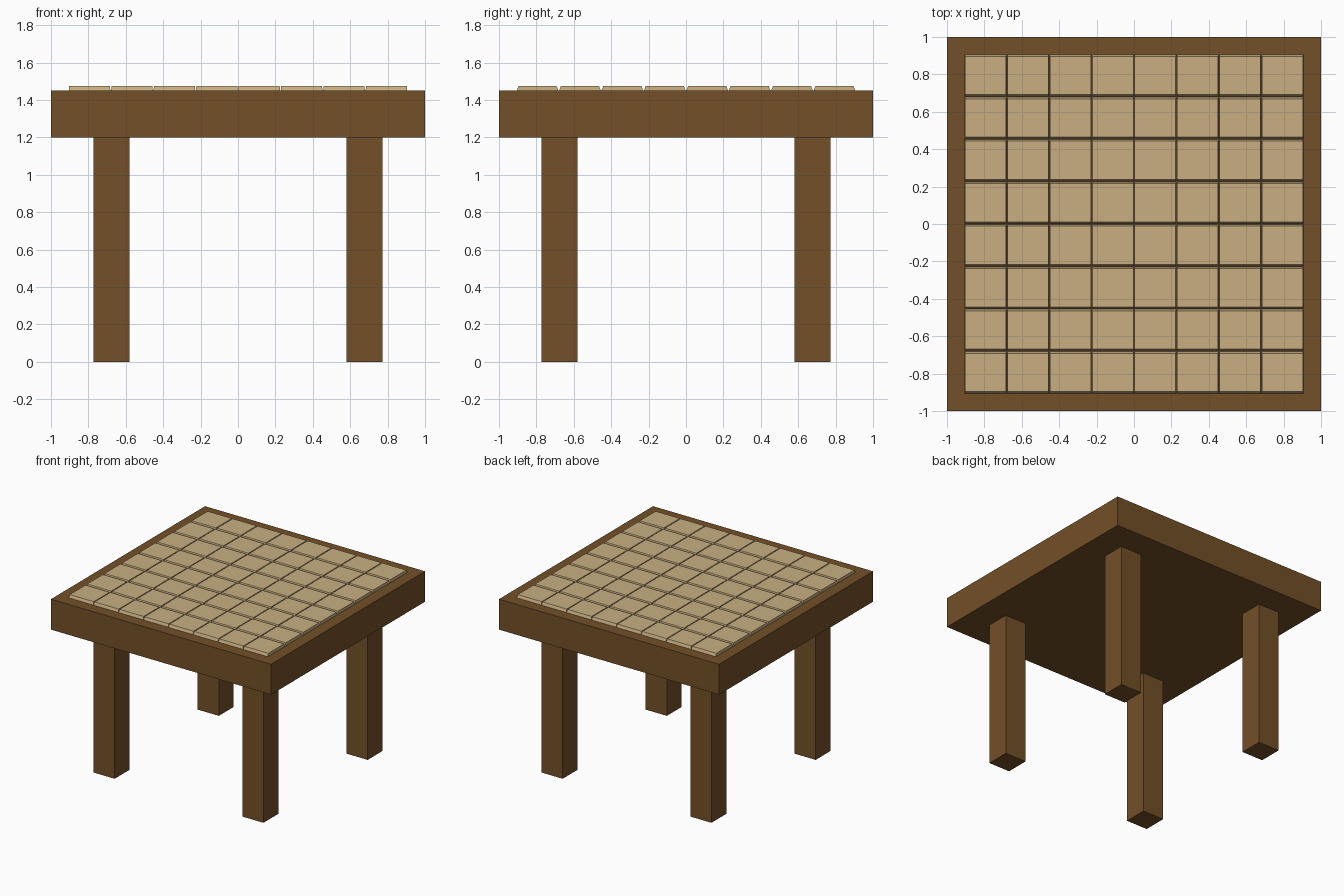
import bpy, bmesh

if "Cube" in bpy.data.objects:
    bpy.data.objects.remove(bpy.data.objects["Cube"])


def material(name, color):
    m = bpy.data.materials.new(name)
    m.diffuse_color = (*color, 1)
    m.use_nodes = True
    m.node_tree.nodes["Principled BSDF"].inputs["Base Color"].default_value = m.diffuse_color
    return m


wood = material("dark_wood", (0.17, 0.08, 0.021))
tan = material("tan_tile", (0.58, 0.43, 0.22))


def add_box(bm, lo, hi, inset_x=0.0, inset_y=0.0):
    """Box from lo to hi, its top face drawn in by the insets."""
    cx, cy = (lo[0] + hi[0]) / 2, (lo[1] + hi[1]) / 2
    for v in bmesh.ops.create_cube(bm, size=1)["verts"]:
        top = v.co.z > 0
        hx = (hi[0] - lo[0]) / 2 - (inset_x if top else 0)
        hy = (hi[1] - lo[1]) / 2 - (inset_y if top else 0)
        v.co = (cx + (hx if v.co.x > 0 else -hx),
                cy + (hy if v.co.y > 0 else -hy),
                hi[2] if top else lo[2])


def finish(name, bm, mat):
    me = bpy.data.meshes.new(name)
    bm.to_mesh(me)
    bm.free()
    me.materials.append(mat)
    ob = bpy.data.objects.new(name, me)
    bpy.context.collection.objects.link(ob)
    return ob


# Thick table top
bm = bmesh.new()
add_box(bm, (-1, -1, 1.2), (1, 1, 1.45))
finish("table_top", bm, wood)

# Four square legs
LEG_IN, LEG_OUT = 0.58, 0.773
for sy, end in ((-1, "front"), (1, "back")):
    for sx, side in ((-1, "left"), (1, "right")):
        xs = sorted((sx * LEG_IN, sx * LEG_OUT))
        ys = sorted((sy * LEG_IN, sy * LEG_OUT))
        bm = bmesh.new()
        add_box(bm, (xs[0], ys[0], 0), (xs[1], ys[1], 1.2))
        finish(f"{end}_{side}_leg", bm, wood)

# 8 x 8 inlay of tiles, sloped mainly on their front and back edges
N, HALF, GAP = 8, 0.907, 0.002
pitch = 2 * HALF / N
bm = bmesh.new()
for i in range(N):
    for j in range(N):
        x, y = -HALF + i * pitch, -HALF + j * pitch
        add_box(bm, (x + GAP, y + GAP, 1.45),
                (x + pitch - GAP, y + pitch - GAP, 1.474), 0.002, 0.009)
finish("tiles", bm, tan)
